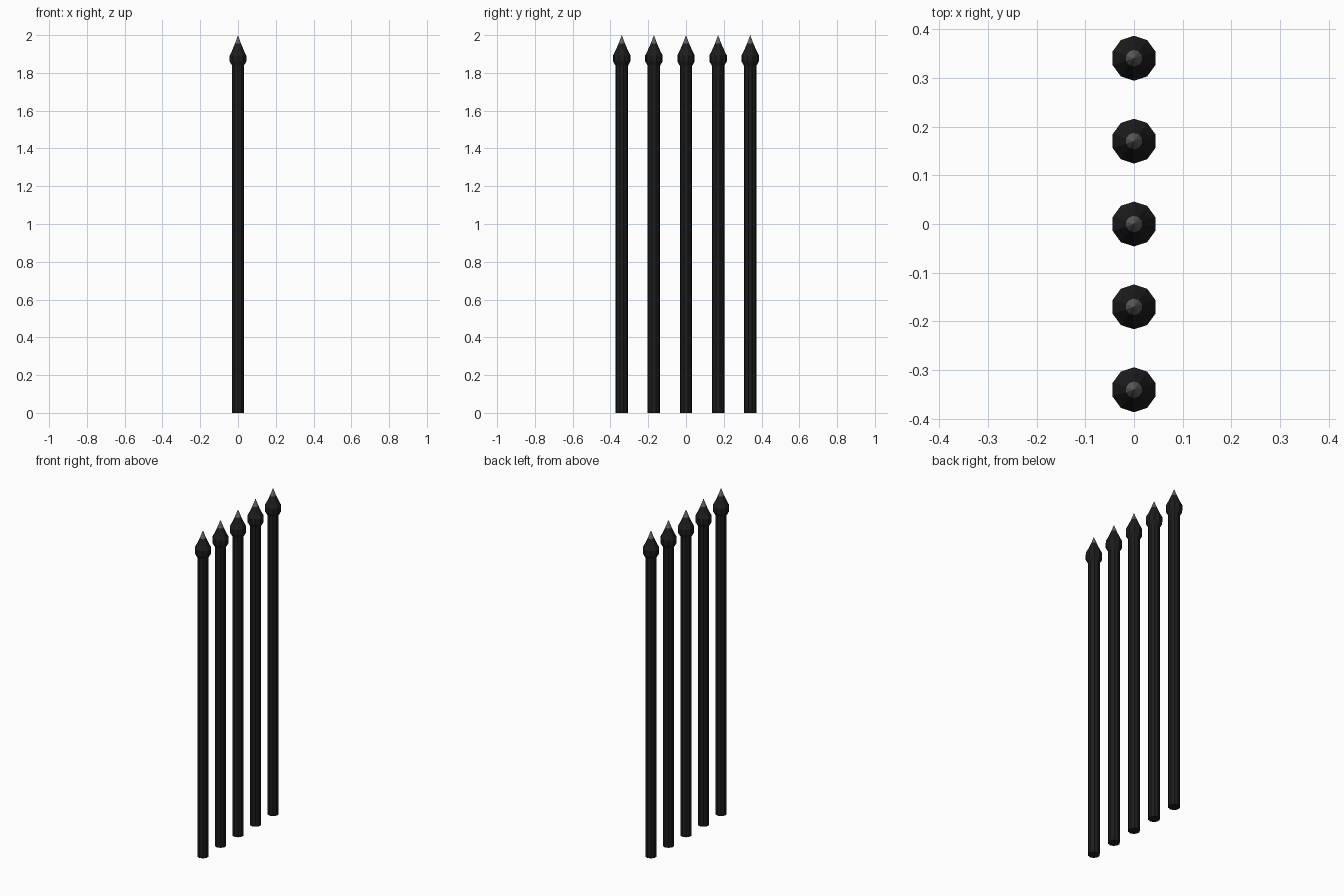
import bpy, bmesh, math

if "Cube" in bpy.data.objects:
    bpy.data.objects.remove(bpy.data.objects["Cube"])

SIDES = 10
SPACING = 0.17


def material(name, c):
    m = bpy.data.materials.new(name)
    m.diffuse_color = (*c, 1)
    m.use_nodes = True
    m.node_tree.nodes["Principled BSDF"].inputs["Base Color"].default_value = m.diffuse_color
    return m


iron = material("black_iron", (0.012, 0.012, 0.012))
steel = material("worn_steel", (0.12, 0.12, 0.12))


def lathe(name, profile, y, mat):
    """Flat-faced turned part; a zero radius makes a point."""
    bm = bmesh.new()
    rings = []
    for r, z in profile:
        if r == 0:
            rings.append([bm.verts.new((0, 0, z))] * SIDES)
        else:
            angles = [math.pi / 2 + 2 * math.pi * i / SIDES for i in range(SIDES)]
            rings.append([bm.verts.new((r * math.cos(a), r * math.sin(a), z)) for a in angles])
    for low, high in zip(rings, rings[1:]):
        for i in range(SIDES):
            j = (i + 1) % SIDES
            bm.faces.new(dict.fromkeys((low[i], low[j], high[j], high[i])))
    if profile[0][0] > 0:
        bm.faces.new(rings[0][::-1])
    if profile[-1][0] > 0:
        bm.faces.new(rings[-1])
    mesh = bpy.data.meshes.new(name)
    bm.to_mesh(mesh)
    bm.free()
    mesh.materials.append(mat)
    ob = bpy.data.objects.new(name, mesh)
    ob.location.y = y
    bpy.context.collection.objects.link(ob)


# Five identical bars in a row, each a shaft with a bulb and a pointed tip
for k in range(5):
    y = (k - 2) * SPACING
    lathe(f"bar_shaft_{k + 1}", [(0.033, 0), (0.033, 1.845)], y, iron)
    lathe(f"bar_bulb_{k + 1}", [(0.033, 1.838), (0.046, 1.861), (0.046, 1.893),
                                (0.033, 1.918), (0.017, 1.955)], y, iron)
    lathe(f"bar_tip_{k + 1}", [(0.017, 1.955), (0, 2.0)], y, steel)
